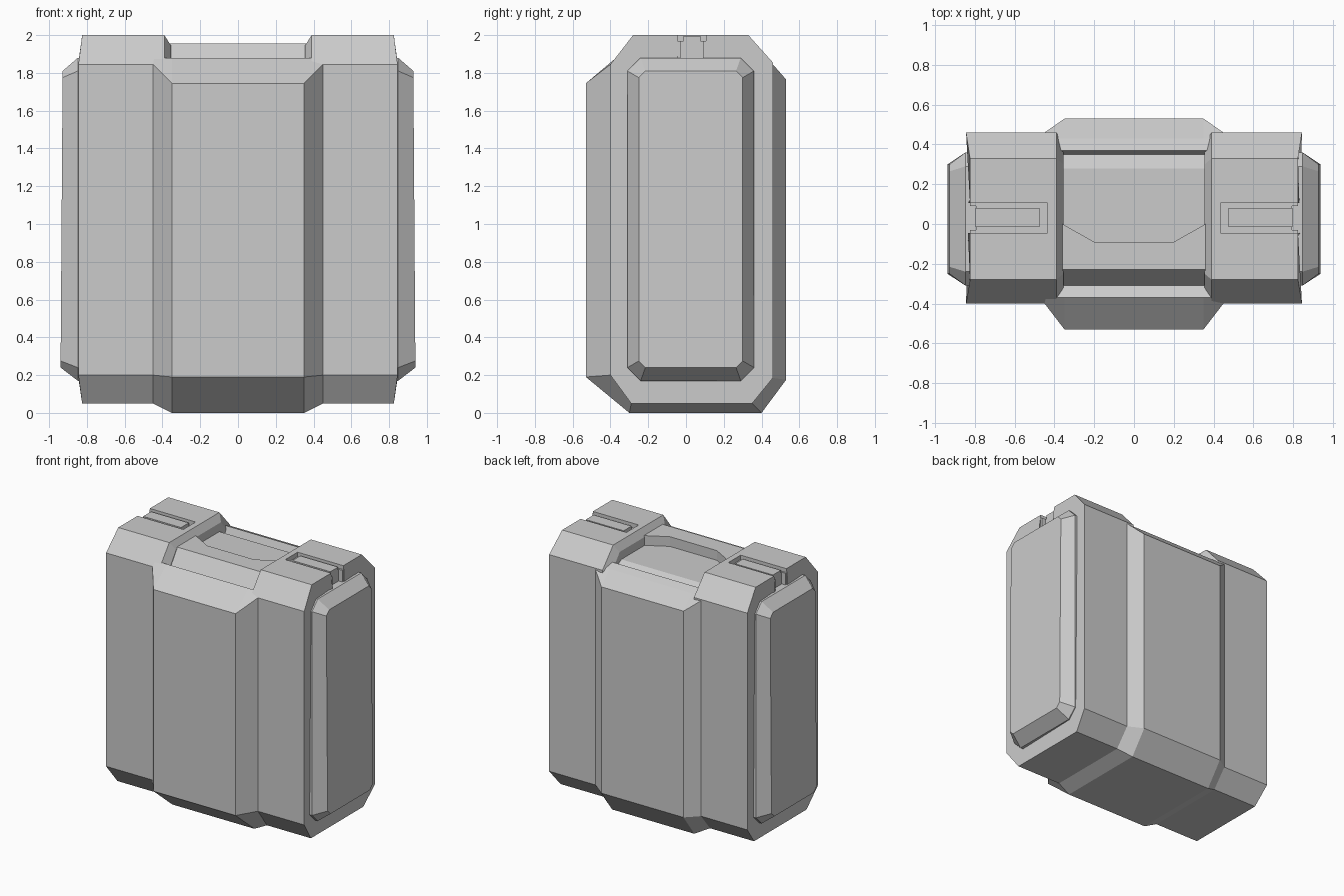
import bpy, bmesh

if "Cube" in bpy.data.objects:
    bpy.data.objects.remove(bpy.data.objects["Cube"])


def finish(name, bm):
    bmesh.ops.recalc_face_normals(bm, faces=bm.faces)
    me = bpy.data.meshes.new(name)
    bm.to_mesh(me)
    bm.free()
    ob = bpy.data.objects.new(name, me)
    bpy.context.collection.objects.link(ob)
    return ob


def loft(name, rings):
    """Skin closed rings of (x, y, z) points and cap both ends."""
    bm = bmesh.new()
    vs = [[bm.verts.new(p) for p in r] for r in rings]
    n = len(vs[0])
    for a, b in zip(vs, vs[1:]):
        for i in range(n):
            j = (i + 1) % n
            bm.faces.new((a[i], a[j], b[j], b[i]))
    bm.faces.new(vs[0])
    bm.faces.new(vs[-1])
    return finish(name, bm)


def box(name, x0, x1, y0, y1, z0, z1):
    ring = [(y0, z0), (y1, z0), (y1, z1), (y0, z1)]
    return loft(name, [[(x, y, z) for y, z in ring] for x in (x0, x1)])


def at_x(x, ring):
    return [(x, y, z) for y, z in ring]


def octagon(y0, y1, z0, z1, c):
    return [(y0 + c, z0), (y1 - c, z0), (y1, z0 + c), (y1, z1 - c),
            (y1 - c, z1), (y0 + c, z1), (y0, z1 - c), (y0, z0 + c)]


def cut(ob, cutter):
    m = ob.modifiers.new("cut", 'BOOLEAN')
    m.object = cutter
    m.operation = 'DIFFERENCE'
    m.solver = 'EXACT'
    cutter.hide_render = True
    cutter.hide_viewport = True


# Central bulge: widest in the middle, flaring out of the side blocks,
# with a shallow recess along its top
flank = [(-.29, .05), (.35, .05), (.46, .185), (.46, 1.845), (.43, 1.865),
         (.37, 1.89), (.35, 1.84), (.28, 1.88), (-.23, 1.88), (-.31, 1.84),
         (-.37, 1.88), (-.40, 1.845), (-.40, .20)]
bulge = [(-.30, 0), (.40, 0), (.53, .175), (.53, 1.765), (.43, 1.865),
         (.37, 1.89), (.35, 1.84), (.28, 1.88), (-.23, 1.88), (-.31, 1.84),
         (-.37, 1.88), (-.53, 1.745), (-.53, .19)]
loft("center_body", [at_x(-.45, flank), at_x(-.35, bulge),
                     at_x(.35, bulge), at_x(.45, flank)])

# Raised grip plate in the top recess, sloping at the front
grip = [(-.36, -.23), (.36, -.23), (.36, 0), (.2, -.09), (-.2, -.09), (-.36, 0)]
loft("grip_plate", [[(x, -.31 if y == -.23 else y, 1.84) for x, y in grip],
                    [(x, y, 1.955) for x, y in grip]])

side = [(-.29, .05), (.35, .05), (.46, .185), (.46, 1.855),
        (.33, 2), (-.28, 2), (-.40, 1.845), (-.40, .20)]
inner = [(-.23, .11), (.29, .11), (.40, .21), (.40, 1.82),
         (.30, 1.945), (-.25, 1.945), (-.34, 1.82), (-.34, .22)]

for s, tag in ((-1, "left"), (1, "right")):
    # Side block with bevelled inner end and slightly drafted outer end
    outer = [(s * (.825 if z > 1.9 or z < .1 else .845), y, z) for y, z in side]
    block = loft(tag + "_block", [at_x(s * .355, inner), at_x(s * .39, side), outer])

    # Latch slot in the top, deeper where it opens on the outer end
    cut(block, box(tag + "_slot_cutter", s * .435, s * .80, -.045, .105, 1.965, 2.1))
    cut(block, box(tag + "_end_cutter", s * .795, s * .9, -.045, .105, 1.88, 2.1))
    box(tag + "_latch", s * .475, s * .798, -.015, .08, 1.9, 1.992)
    for y in (-.045, .09):
        box(tag + "_latch_rail", s * .79, s * .826, y, y + .015, 1.87, 1.97)

    # Raised octagonal side panel
    base = octagon(-.31, .36, .17, 1.88, .07)
    face = octagon(-.25, .30, .24, 1.81, .035)
    loft(tag + "_panel", [at_x(s * .80, base), at_x(s * .848, base),
                          [(s * (.941 - .007 * z), y, z) for y, z in face]])
